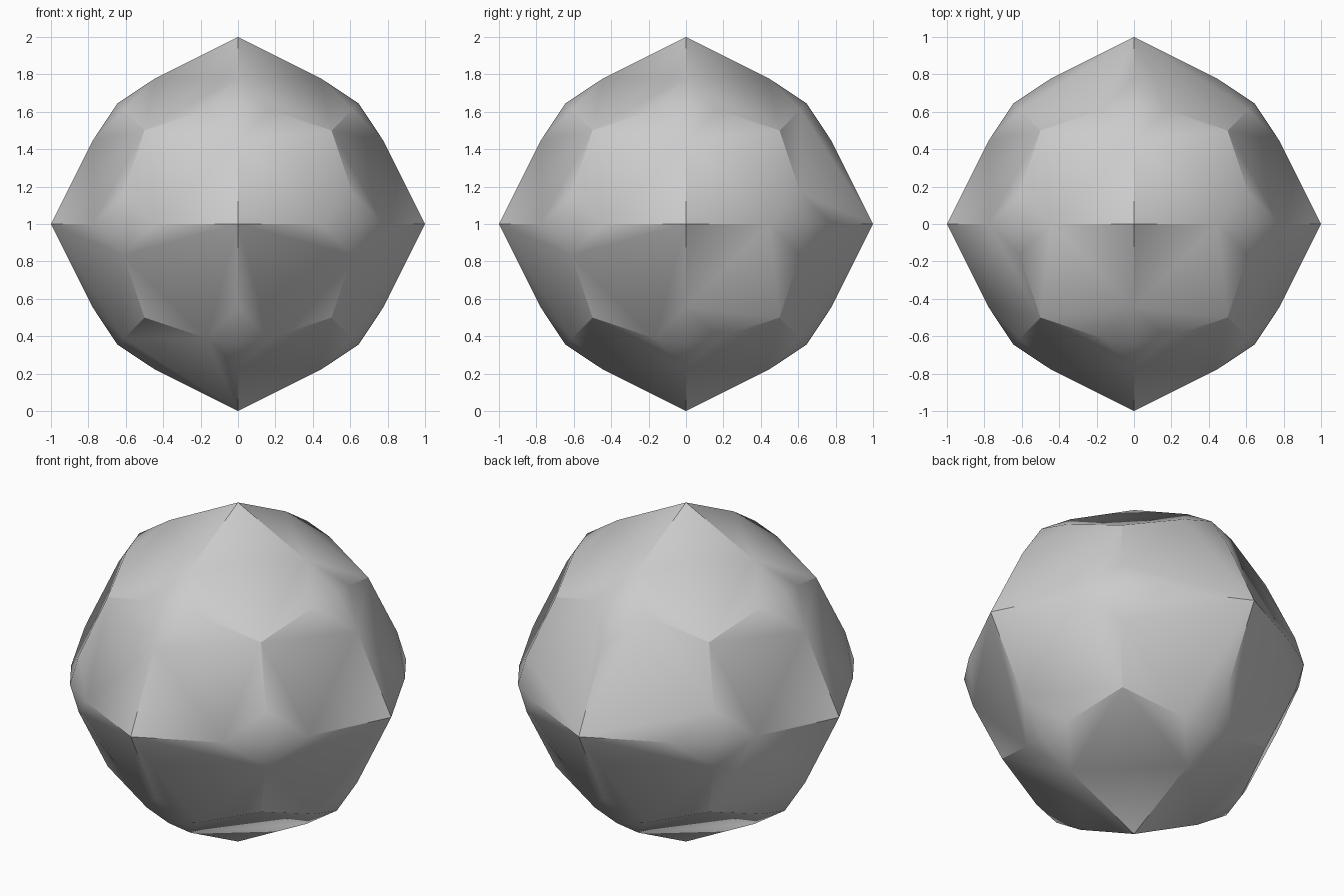
import bpy, bmesh, math
from itertools import permutations, product
from mathutils import Vector

cube = bpy.data.objects.get("Cube")
if cube:
    bpy.data.objects.remove(cube)

# Seed points: axis tips, face corners, and the corners and peaks of the blunted ridges
SEEDS = [(1, 0, 0), (1/2, 1/2, 1/2), (7/9, 4/9, 0), (11/18, 11/18, 1/6), (0.645, 0.645, 0)]

# Repeat every seed over all axis orders and signs
points = set()
for seed in SEEDS:
    for order in permutations(seed):
        for signs in product((1, -1), repeat=3):
            points.add(tuple(c * s + 0.0 for c, s in zip(order, signs)))

# Wrap the points and merge coplanar triangles into flat facets
bm = bmesh.new()
for p in sorted(points):
    bm.verts.new(p)
bmesh.ops.convex_hull(bm, input=bm.verts[:])
bmesh.ops.dissolve_limit(bm, angle_limit=math.radians(1), verts=bm.verts[:], edges=bm.edges[:])
bmesh.ops.recalc_face_normals(bm, faces=bm.faces[:])
bmesh.ops.translate(bm, verts=bm.verts[:], vec=Vector((0, 0, 1)))
mesh = bpy.data.meshes.new("faceted_ball")
bm.to_mesh(mesh)
bm.free()

ball = bpy.data.objects.new("faceted_ball", mesh)
bpy.context.collection.objects.link(ball)

# Plain light grey surface
grey = bpy.data.materials.new("light grey")
grey.use_nodes = True
grey.diffuse_color = (0.6, 0.6, 0.6, 1)
grey.node_tree.nodes["Principled BSDF"].inputs["Base Color"].default_value = grey.diffuse_color
mesh.materials.append(grey)

# Soften the blunted ridges, keep the main facet edges crisp
bpy.ops.object.select_all(action="DESELECT")
ball.select_set(True)
bpy.context.view_layer.objects.active = ball
bpy.ops.object.shade_smooth_by_angle(angle=math.radians(33))
